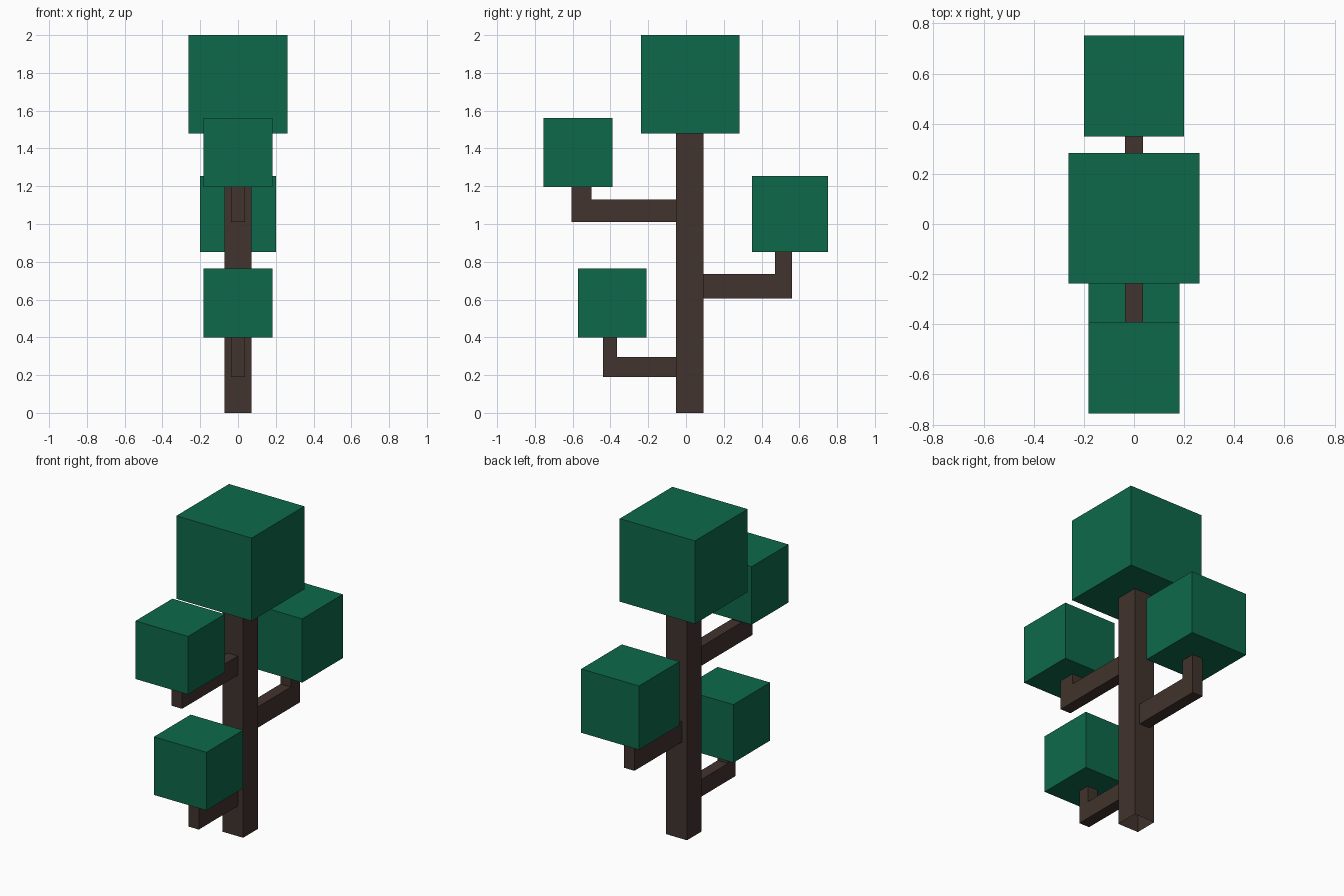
import bpy
import bmesh

cube = bpy.data.objects.get("Cube")
if cube:
    bpy.data.objects.remove(cube, do_unlink=True)


def make_material(name, color):
    mat = bpy.data.materials.new(name)
    mat.use_nodes = True
    mat.diffuse_color = color
    mat.node_tree.nodes["Principled BSDF"].inputs["Base Color"].default_value = color
    return mat


bark = make_material("bark brown", (0.053, 0.033, 0.026, 1))
leaf = make_material("leaf green", (0.0044, 0.141, 0.069, 1))


def finish(name, bm, mat):
    bmesh.ops.recalc_face_normals(bm, faces=bm.faces[:])
    mesh = bpy.data.meshes.new(name)
    bm.to_mesh(mesh)
    bm.free()
    mesh.materials.append(mat)
    obj = bpy.data.objects.new(name, mesh)
    bpy.context.collection.objects.link(obj)
    return obj


def extrude_profile(name, profile, half_width, mat, open_bottom=False):
    """Extrude a side profile of (y, z) points across x."""
    bm = bmesh.new()
    face = bm.faces.new([bm.verts.new((-half_width, y, z)) for y, z in profile])
    grown = bmesh.ops.extrude_face_region(bm, geom=[face], use_keep_orig=True)
    moved = [v for v in grown["geom"] if isinstance(v, bmesh.types.BMVert)]
    bmesh.ops.translate(bm, verts=moved, vec=(2 * half_width, 0, 0))
    bmesh.ops.recalc_face_normals(bm, faces=bm.faces[:])
    if open_bottom:
        base = [f for f in bm.faces if all(v.co.z < 0.001 for v in f.verts)]
        bmesh.ops.delete(bm, geom=base, context="FACES_ONLY")
    return finish(name, bm, mat)


def block(name, half_width, y0, y1, z0, z1, mat, open_bottom=False):
    profile = [(y0, z0), (y1, z0), (y1, z1), (y0, z1)]
    return extrude_profile(name, profile, half_width, mat, open_bottom)


def branch(name, root, tip, inner, low, high, top):
    """L-shaped limb: out from the trunk, then up into its foliage."""
    profile = [(root, low), (tip, low), (tip, top),
               (inner, top), (inner, high), (root, high)]
    return extrude_profile(name, profile, 0.036, bark)


# Trunk, hollow at the foot
block("trunk", 0.072, -0.052, 0.093, 0, 1.485, bark, open_bottom=True)

# Branches
branch("lower_front_branch", -0.05, -0.44, -0.365, 0.19, 0.297, 0.405)
branch("upper_front_branch", -0.05, -0.605, -0.5, 1.01, 1.13, 1.2)
branch("back_branch", 0.09, 0.562, 0.472, 0.605, 0.735, 0.858)

# Foliage blocks
block("top_foliage", 0.261, -0.238, 0.284, 1.48, 2, leaf)
block("upper_front_foliage", 0.182, -0.755, -0.39, 1.196, 1.56, leaf)
block("lower_front_foliage", 0.182, -0.573, -0.209, 0.4, 0.764, leaf)
block("back_foliage", 0.2, 0.35, 0.752, 0.853, 1.253, leaf)
